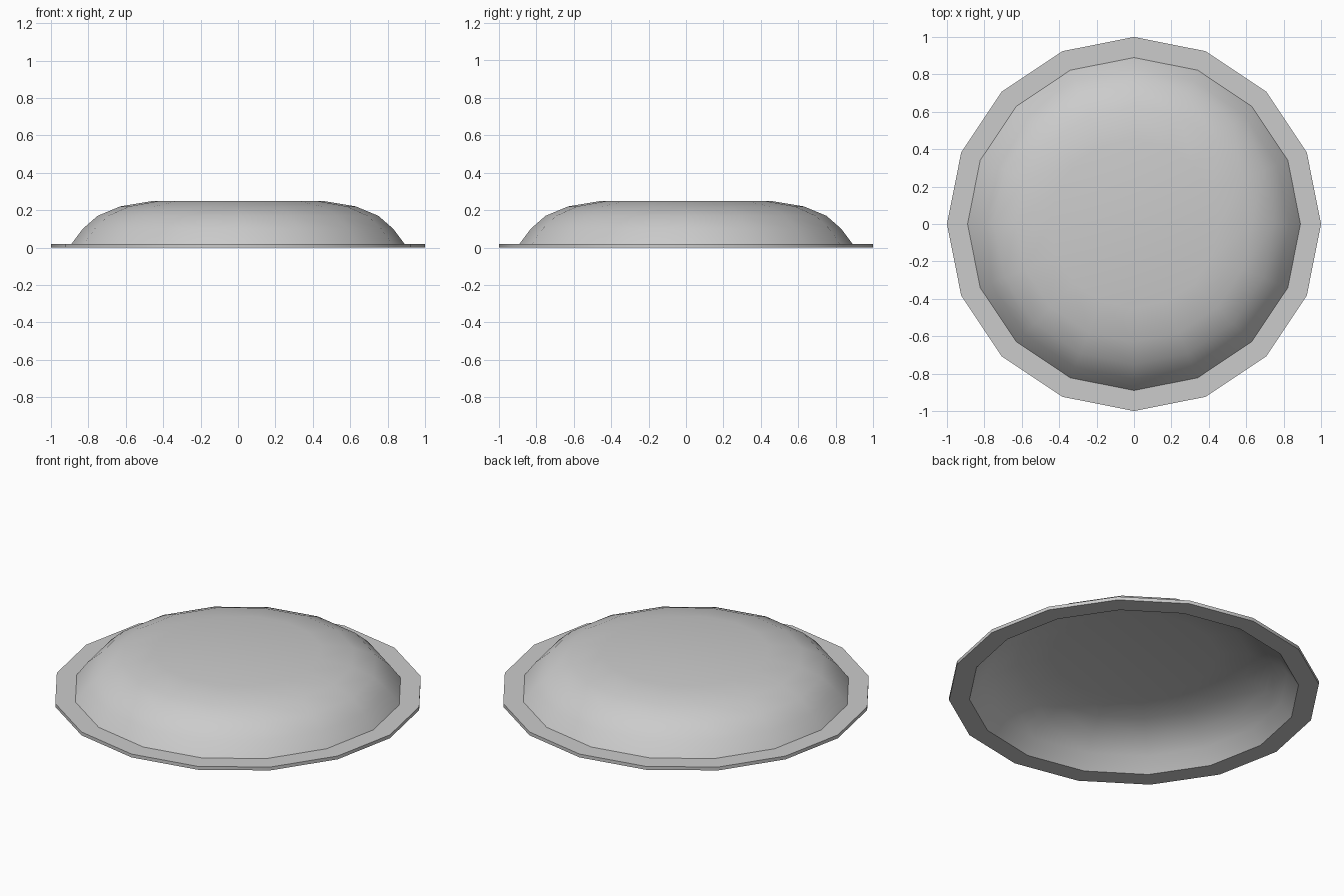
import bpy, bmesh
from math import cos, sin, pi

if "Cube" in bpy.data.objects:
    bpy.data.objects.remove(bpy.data.objects["Cube"])

SIDES = 16
RIM = 0.02

# Closed shell profile (radius, height): outer dome, flange, hollow underside
dome = [(0.45, 0.25), (0.63, 0.22), (0.75, 0.17), (0.83, 0.10), (0.89, RIM)]
flange = [(1.0, RIM), (1.0, 0.0)]
hollow = [(r, z - RIM) for r, z in reversed(dome)]
profile = dome + flange + hollow

bm = bmesh.new()
rings = [[bm.verts.new((r * cos(2 * pi * i / SIDES), r * sin(2 * pi * i / SIDES), z))
          for i in range(SIDES)] for r, z in profile]
for a, b in zip(rings, rings[1:]):
    for i in range(SIDES):
        j = (i + 1) % SIDES
        bm.faces.new((a[i], b[i], b[j], a[j]))

# Flat caps of the outer and inner crown
bm.faces.new(rings[0])
bm.faces.new(list(reversed(rings[-1])))
bmesh.ops.recalc_face_normals(bm, faces=bm.faces)

mesh = bpy.data.meshes.new("domed_lid")
bm.to_mesh(mesh)
bm.free()
lid = bpy.data.objects.new("domed_lid", mesh)
bpy.context.collection.objects.link(lid)

# Smooth dome, sharp flange edges
bpy.context.view_layer.objects.active = lid
lid.select_set(True)
bpy.ops.object.shade_smooth_by_angle(angle=pi / 6)
